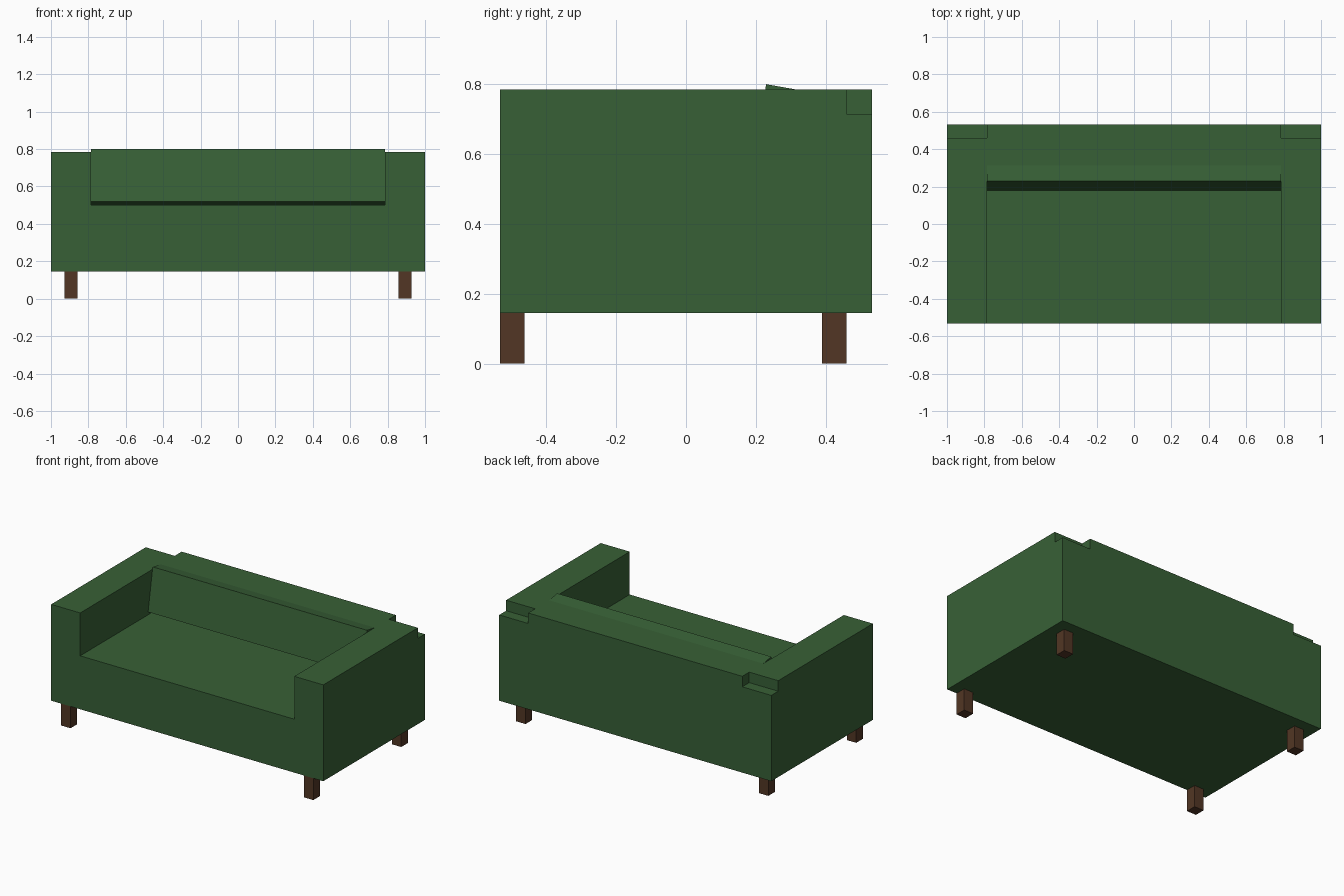
import bpy, bmesh, math

if "Cube" in bpy.data.objects:
    bpy.data.objects.remove(bpy.data.objects["Cube"])


def material(name, rgb):
    m = bpy.data.materials.new(name)
    m.diffuse_color = (*rgb, 1)
    m.use_nodes = True
    m.node_tree.nodes["Principled BSDF"].inputs["Base Color"].default_value = m.diffuse_color
    return m


green = material("green fabric", (0.039, 0.118, 0.037))
wood = material("dark wood", (0.084, 0.037, 0.018))


def extrude_x(name, profile, x0, x1, mat):
    """Extrude a (y, z) profile along x."""
    bm = bmesh.new()
    face = bm.faces.new([bm.verts.new((x0, y, z)) for y, z in profile])
    ext = bmesh.ops.extrude_face_region(bm, geom=[face])
    verts = [v for v in ext["geom"] if isinstance(v, bmesh.types.BMVert)]
    bmesh.ops.translate(bm, verts=verts, vec=(x1 - x0, 0, 0))
    bmesh.ops.recalc_face_normals(bm, faces=bm.faces)
    me = bpy.data.meshes.new(name)
    bm.to_mesh(me)
    bm.free()
    me.materials.append(mat)
    ob = bpy.data.objects.new(name, me)
    bpy.context.collection.objects.link(ob)
    return ob


F, B = -0.533, 0.533          # front and back
IN = 0.787                    # inner side of the arms
LOW, SEAT, TOP = 0.145, 0.50, 0.785

# Seat and back in one L-shaped profile
extrude_x("seat_and_back", [(F, LOW), (B, LOW), (B, TOP), (0.29, TOP),
                            (0.29, SEAT), (F, SEAT)], -IN, IN, green)

# Back cushion, leaning back 10 degrees
s, c = math.sin(math.radians(10)), math.cos(math.radians(10))
y, z, h, t = 0.180, 0.519, 0.285, 0.14
extrude_x("back_cushion", [(y, z), (y + t * c, z - t * s),
                           (y + t * c + h * s, z - t * s + h * c),
                           (y + h * s, z + h * c)], -IN, IN, green)

# Arms with a notch in the rear top corner, and legs, on both sides
arm = [(F, LOW), (B, LOW), (B, 0.715), (0.46, 0.715), (0.46, TOP), (F, TOP)]
for side, sx in (("left", -1), ("right", 1)):
    extrude_x(side + "_arm", arm, sx * IN, sx * 1.0, green)
    for end, y0 in (("front", F), ("back", 0.39)):
        leg = [(y0, 0), (y0 + 0.07, 0), (y0 + 0.07, LOW), (y0, LOW)]
        extrude_x(f"{end}_{side}_leg", leg, sx * 0.858, sx * 0.927, wood)
